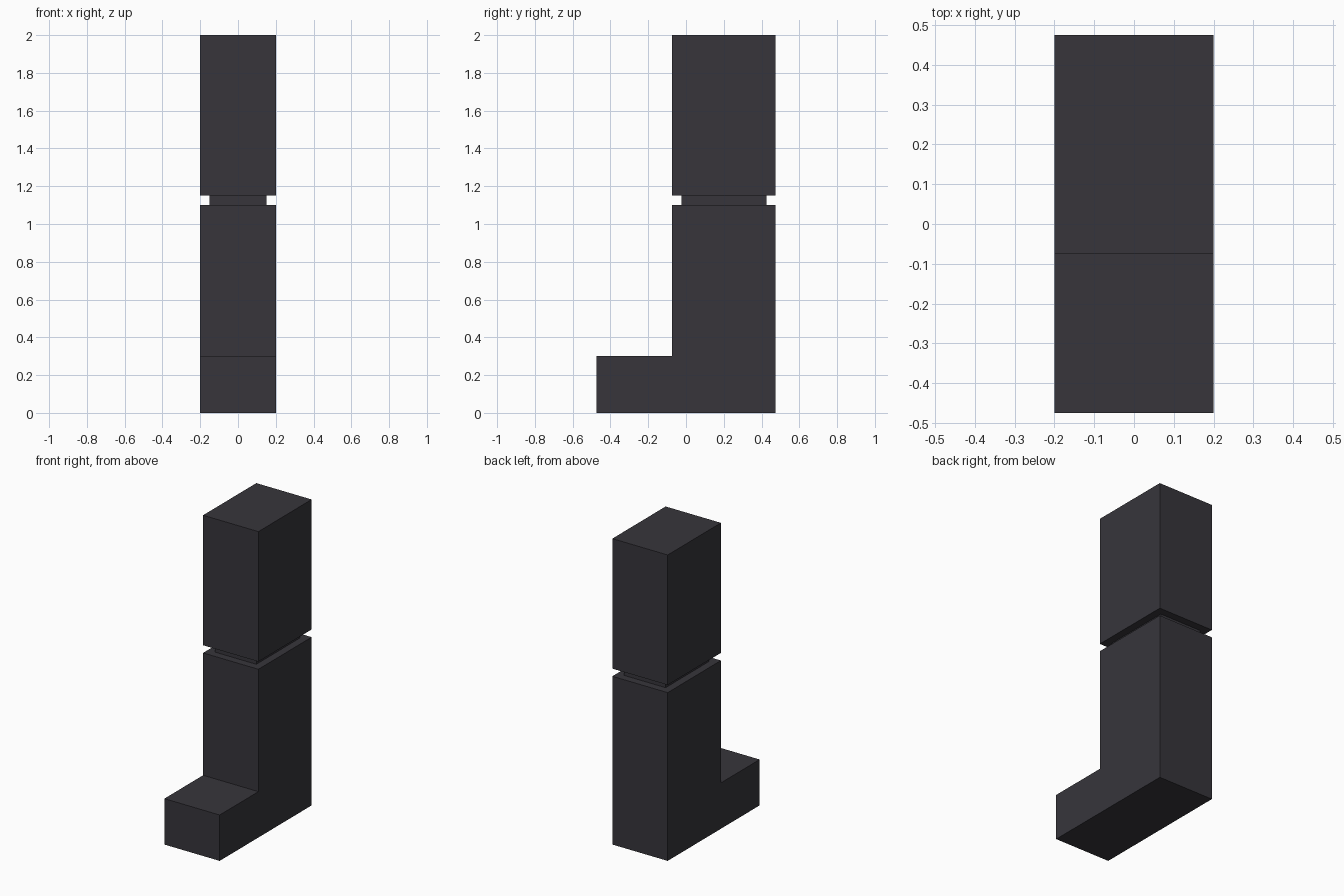
import bpy
import bmesh

cube = bpy.data.objects.get("Cube")
if cube:
    bpy.data.objects.remove(cube, do_unlink=True)

# Single dark charcoal material
COLOUR = (0.038, 0.036, 0.044, 1.0)
charcoal = bpy.data.materials.new("charcoal")
charcoal.use_nodes = True
charcoal.diffuse_color = COLOUR
bsdf = charcoal.node_tree.nodes["Principled BSDF"]
bsdf.inputs["Base Color"].default_value = COLOUR
bsdf.inputs["Roughness"].default_value = 0.8


def extruded_profile(name, profile, half_width):
    """Sweep a closed (y, z) outline across x, centred on x = 0."""
    bm = bmesh.new()
    face = bm.faces.new([bm.verts.new((-half_width, y, z)) for y, z in profile])
    swept = bmesh.ops.extrude_face_region(bm, geom=[face])["geom"]
    verts = [g for g in swept if isinstance(g, bmesh.types.BMVert)]
    bmesh.ops.translate(bm, verts=verts, vec=(2 * half_width, 0, 0))
    bmesh.ops.recalc_face_normals(bm, faces=bm.faces)
    mesh = bpy.data.meshes.new(name)
    bm.to_mesh(mesh)
    bm.free()
    mesh.materials.append(charcoal)
    obj = bpy.data.objects.new(name, mesh)
    bpy.context.collection.objects.link(obj)
    return obj


def block(name, half_width, y0, y1, z0, z1):
    return extruded_profile(name, [(y0, z0), (y1, z0), (y1, z1), (y0, z1)], half_width)


BACK, SHIN, TOE = 0.475, -0.075, -0.475

# Lower leg and foot as one L-shaped piece
extruded_profile("lower_leg_and_foot", [
    (TOE, 0), (BACK, 0), (BACK, 1.1), (SHIN, 1.1), (SHIN, 0.3), (TOE, 0.3),
], 0.2)

# Recessed knee joint
block("knee_joint", 0.15, SHIN + 0.05, BACK - 0.05, 1.1, 1.15)

# Upper leg
block("upper_leg", 0.2, SHIN, BACK, 1.15, 2.0)
